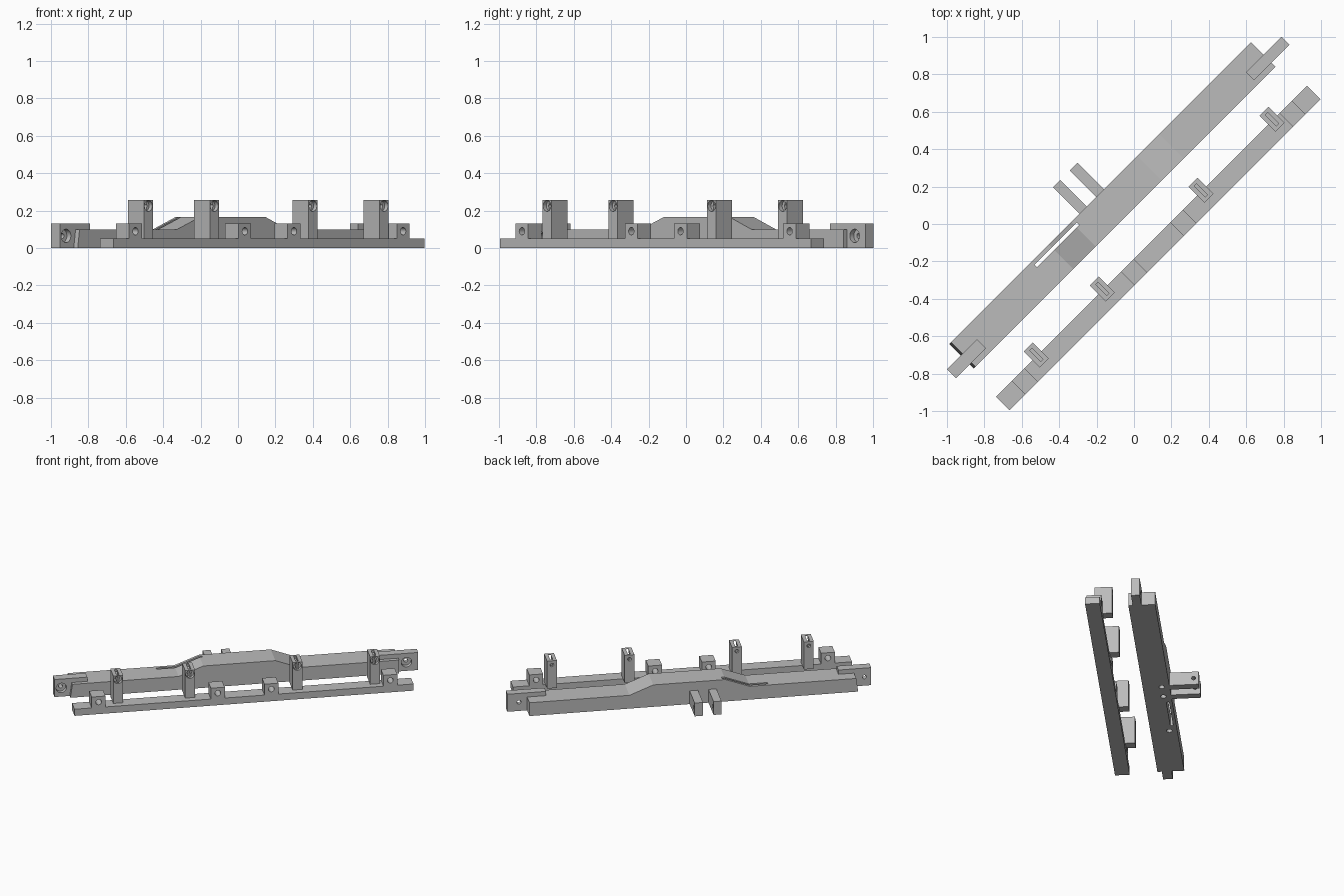
import bpy, bmesh, math
from mathutils import Matrix

if "Cube" in bpy.data.objects:
    bpy.data.objects.remove(bpy.data.objects["Cube"])

grey = bpy.data.materials.new("light_grey")
grey.diffuse_color = (0.5, 0.5, 0.5, 1)
grey.use_nodes = True
grey.node_tree.nodes["Principled BSDF"].inputs["Base Color"].default_value = grey.diffuse_color
parts = []


def make(name, bm):
    bmesh.ops.recalc_face_normals(bm, faces=bm.faces)
    me = bpy.data.meshes.new(name)
    bm.to_mesh(me)
    bm.free()
    me.materials.append(grey)
    ob = bpy.data.objects.new(name, me)
    bpy.context.collection.objects.link(ob)
    return ob


def box(name, u0, u1, v0, v1, z0, z1):
    bm = bmesh.new()
    bmesh.ops.create_cube(bm, size=1)
    for v in bm.verts:
        v.co = ((u0, u1)[v.co.x > 0], (v0, v1)[v.co.y > 0], (z0, z1)[v.co.z > 0])
    return make(name, bm)


def rod(axis, a, b, c0, c1, r):
    """Cylinder along an axis; a, b are the other two coordinates in order."""
    bm = bmesh.new()
    bmesh.ops.create_cone(bm, segments=32, cap_ends=True, radius1=r, radius2=r, depth=c1 - c0)
    mid = (c0 + c1) / 2
    if axis == "u":
        m = Matrix.Translation((mid, a, b)) @ Matrix.Rotation(math.pi / 2, 4, "Y")
    elif axis == "v":
        m = Matrix.Translation((a, mid, b)) @ Matrix.Rotation(math.pi / 2, 4, "X")
    else:
        m = Matrix.Translation((a, b, mid))
    bm.transform(m)
    return make("cutter", bm)


def combine(ob, other, op="DIFFERENCE"):
    mod = ob.modifiers.new("bool", "BOOLEAN")
    mod.operation, mod.object, mod.solver = op, other, "EXACT"
    bpy.context.view_layer.update()
    dg = bpy.context.evaluated_depsgraph_get()
    me = bpy.data.meshes.new_from_object(ob.evaluated_get(dg))
    ob.modifiers.clear()
    ob.data = me
    bpy.data.objects.remove(other)


def stepped_hole(ob, u, z, v0, v1, big, small, depth):
    combine(ob, rod("v", u, z, v0 - 0.02, v1 + 0.02, small))
    combine(ob, rod("v", u, z, v0 - 0.02, v0 + depth, big))


# Main beam: side profile with raised middle, extruded across
profile = [(-1.152, 0), (1.129, 0), (1.129, 0.10), (0.435, 0.10), (0.27, 0.165),
           (-0.23, 0.165), (-0.40, 0.10), (-1.138, 0.10)]
bm = bmesh.new()
face = bm.faces.new([bm.verts.new((u, 0.06, z)) for u, z in profile])
ext = bmesh.ops.extrude_face_region(bm, geom=[face])
bmesh.ops.translate(bm, vec=(0, 0.184, 0),
                    verts=[g for g in ext["geom"] if isinstance(g, bmesh.types.BMVert)])
beam = make("main_beam", bm)
parts.append(beam)

# Narrow slot beside the slope, with small holes in the underside
combine(beam, box("cutter", -0.53, -0.21, 0.203, 0.222, -0.1, 0.3))
for u in (-0.60, -0.13, 0.0):
    combine(beam, rod("z", u, 0.19, -0.05, 0.06, 0.02))

# End lugs with stepped bolt holes
for name, u0, u1, v1, hole in (("left_lug", -1.257, -1.03, 0.157, -1.21),
                               ("right_lug", 0.997, 1.266, 0.15, 1.185)):
    lug = box(name, u0, u1, 0.09, v1, 0, 0.132)
    stepped_hole(lug, hole, 0.065, 0.09, v1, 0.036, 0.014, 0.03)
    combine(beam, lug, "UNION")

# Pair of fingers at the back
for i, (u0, u1) in enumerate(((-0.168, -0.113), (-0.04, 0.018))):
    finger = box(f"finger_{i + 1}", u0, u1, 0.244, 0.445, 0, 0.10)
    combine(finger, rod("u", 0.41, 0.05, u0 - 0.02, u1 + 0.02, 0.014))
    parts.append(finger)

# Front rail
parts.append(box("rail", -1.175, 1.177, -0.233, -0.132, 0, 0.05))

# Low blocks on the rail
for i, u in enumerate((-1.008, -0.181, 0.191, 1.016)):
    block = box(f"block_{i + 1}", u - 0.048, u + 0.048, -0.233, -0.132, 0.05, 0.132)
    combine(block, rod("v", u, 0.09, -0.26, -0.10, 0.02))
    parts.append(block)

# Tall posts, slotted at the top and drilled from the front
for i, u in enumerate((-0.864, -0.365, 0.38, 0.918)):
    post = box(f"post_{i + 1}", u - 0.034, u + 0.034, -0.187, -0.066, 0.05, 0.257)
    combine(post, box("cutter", u - 0.009, u + 0.009, -0.168, -0.085, 0.17, 0.3))
    stepped_hole(post, u, 0.225, -0.187, -0.066, 0.029, 0.013, 0.025)
    parts.append(post)

# Turn the assembly diagonally and shade
for ob in parts:
    ob.data.transform(Matrix.Rotation(math.pi / 4, 4, "Z"))
    ob.select_set(True)
bpy.context.view_layer.objects.active = beam
bpy.ops.object.shade_smooth_by_angle(angle=math.radians(20))
